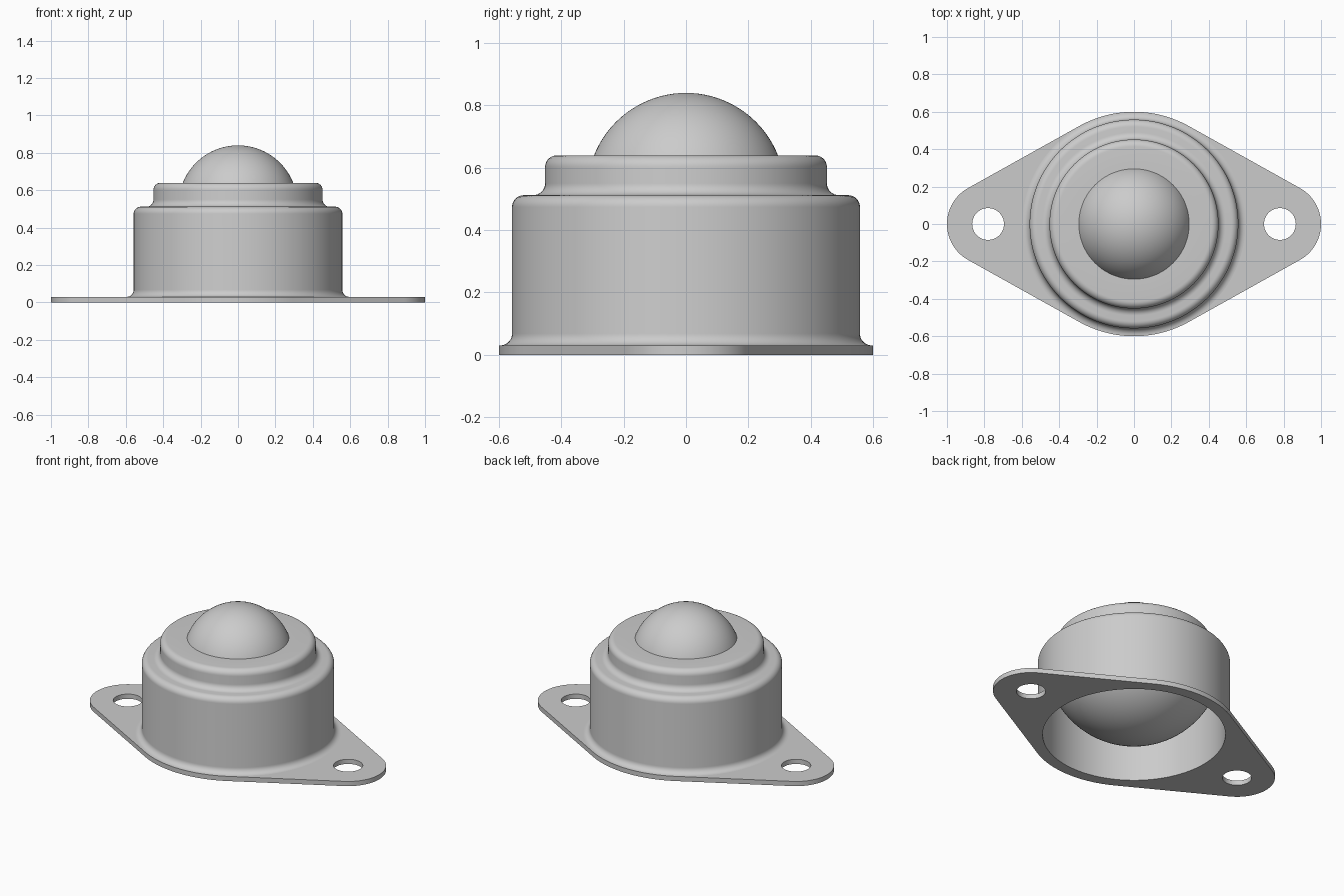
import bpy, bmesh
from math import sin, cos, pi, acos

if "Cube" in bpy.data.objects:
    bpy.data.objects.remove(bpy.data.objects["Cube"])

SEG = 128


def smooth(obj, angle=30):
    bpy.ops.object.select_all(action='DESELECT')
    obj.select_set(True)
    bpy.context.view_layer.objects.active = obj
    bpy.ops.object.shade_smooth_by_angle(angle=angle * pi / 180)


def arc(cx, cy, r, a0, a1, n=8):
    """Points on an arc, angles in degrees."""
    return [(cx + r * cos((a0 + (a1 - a0) * i / n) * pi / 180),
             cy + r * sin((a0 + (a1 - a0) * i / n) * pi / 180)) for i in range(n + 1)]


def lathe(name, profile):
    """Revolve (radius, z) points about the z axis."""
    bm = bmesh.new()
    verts = [bm.verts.new((r, 0, z)) for r, z in profile]
    edges = [bm.edges.new(p) for p in zip(verts, verts[1:])]
    bmesh.ops.spin(bm, geom=verts + edges, cent=(0, 0, 0), axis=(0, 0, 1),
                   angle=2 * pi, steps=SEG, use_merge=True)
    bmesh.ops.remove_doubles(bm, verts=bm.verts, dist=1e-5)
    bmesh.ops.recalc_face_normals(bm, faces=bm.faces)
    mesh = bpy.data.meshes.new(name)
    bm.to_mesh(mesh)
    bm.free()
    obj = bpy.data.objects.new(name, mesh)
    bpy.context.collection.objects.link(obj)
    smooth(obj)
    return obj


# Flange: rounded diamond outline with a centre opening and two bolt holes
T, BIG, TIP, HOLE_X, BORE = 0.03, 0.6, 0.22, 0.78, 0.53
a = acos((BIG - TIP) / HOLE_X) * 180 / pi
outline = (arc(HOLE_X, 0, TIP, -a, a, 32) + arc(0, 0, BIG, a, 180 - a, 32)
           + arc(-HOLE_X, 0, TIP, 180 - a, 180 + a, 32)
           + arc(0, 0, BIG, 180 + a, 360 - a, 32))
holes = [arc(x, 0, 0.085, 0, 360, 48)[:-1] for x in (-HOLE_X, HOLE_X)]
curve = bpy.data.curves.new("flange", 'CURVE')
curve.dimensions = '2D'
curve.fill_mode = 'BOTH'
curve.extrude = T / 2
for pts in [outline, arc(0, 0, BORE, 0, 360, SEG)[:-1]] + holes:
    spline = curve.splines.new('POLY')
    spline.points.add(len(pts) - 1)
    for p, (x, y) in zip(spline.points, pts):
        p.co = (x, y, 0, 1)
    spline.use_cyclic_u = True
flange = bpy.data.objects.new("flange", curve)
flange.location.z = T / 2
bpy.context.collection.objects.link(flange)
bpy.context.view_layer.objects.active = flange
flange.select_set(True)
bpy.ops.object.convert(target='MESH')
flange = bpy.context.view_layer.objects.active
bm = bmesh.new()
bm.from_mesh(flange.data)
bmesh.ops.remove_doubles(bm, verts=bm.verts, dist=1e-5)
bmesh.ops.recalc_face_normals(bm, faces=bm.faces)
bm.to_mesh(flange.data)
bm.free()
smooth(flange)

# Stepped pressed housing: outer skin, then inner wall
F = 0.038
lathe("housing",
      arc(0.558 + F, T + F, F, 270, 180)
      + arc(0.558 - F, 0.512 - F, F, 0, 90)
      + arc(0.452 + F, 0.512 + F, F, 270, 180)
      + arc(0.452 - F, 0.64 - F, F, 0, 90)
      + [(0.295, 0.64), (0.31, 0.61), (0.422, 0.61), (0.422, 0.482),
         (BORE, 0.482), (BORE, T)])

# Round cup closing the inside of the housing
lathe("ball_cup", arc(0, 0.515, 0.515, -90, -4, 40))

# Rolling ball
bpy.ops.mesh.primitive_uv_sphere_add(segments=96, ring_count=48, radius=0.3176,
                                     location=(0, 0, 0.5224))
ball = bpy.context.object
ball.name = "ball"
smooth(ball)
